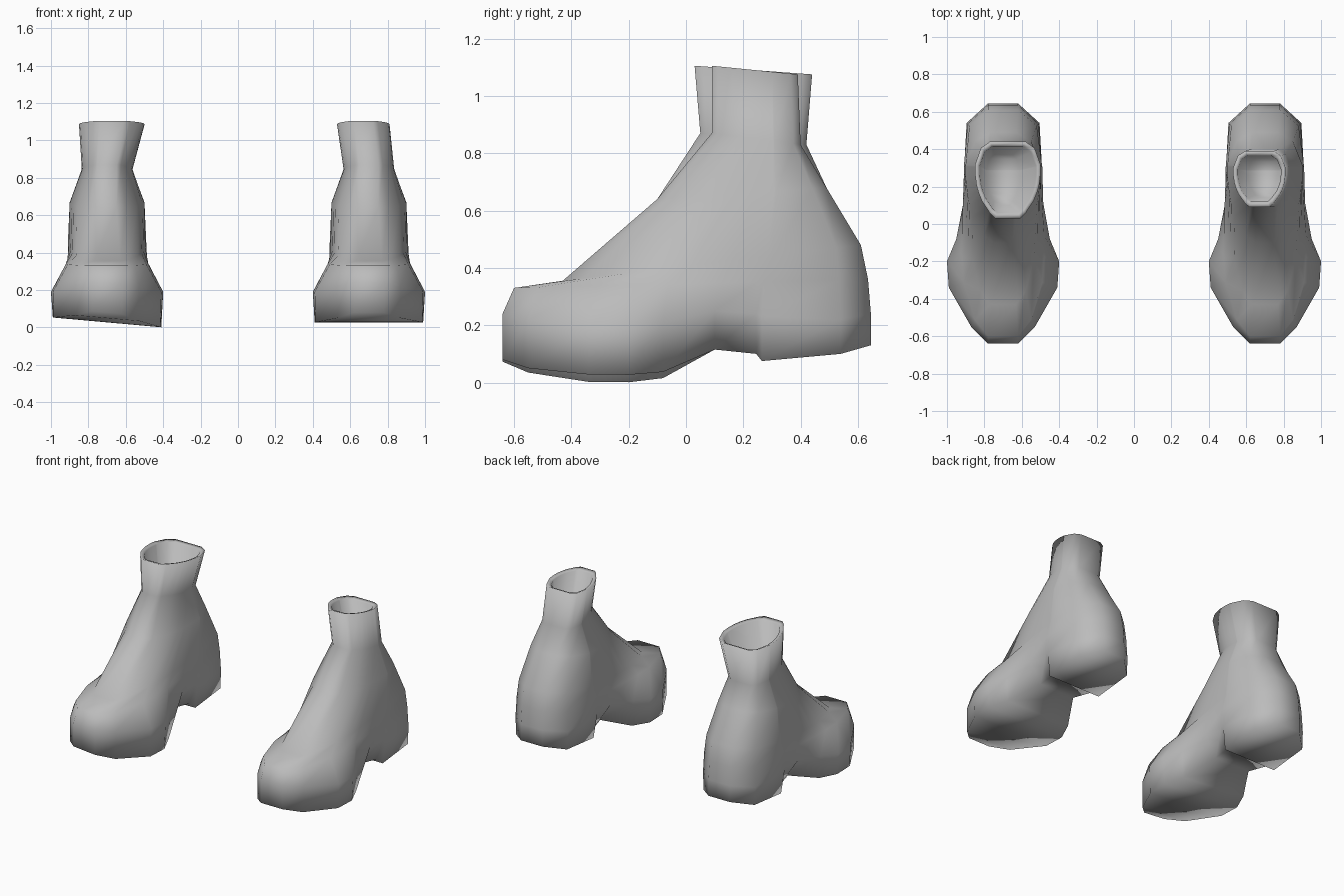
import bpy, bmesh

cube = bpy.data.objects.get("Cube")
if cube:
    bpy.data.objects.remove(cube, do_unlink=True)

grey = bpy.data.materials.new("plain grey")
grey.diffuse_color = (0.5, 0.5, 0.5, 1)
grey.use_nodes = True
grey.node_tree.nodes["Principled BSDF"].inputs["Base Color"].default_value = (0.5, 0.5, 0.5, 1)

# Stations from toe to heel along the foot
STATIONS = [-0.64, -0.55, -0.34, -0.2, -0.08, 0.1, 0.245, 0.265, 0.54, 0.645]
FRACTIONS = [(y - STATIONS[0]) / (STATIONS[-1] - STATIONS[0]) for y in STATIONS]
N = len(STATIONS)

# Sole edge: height and half width at each station, with a narrow raised arch
SOLE_Z = [0.08, 0.05, 0.028, 0.027, 0.037, 0.115, 0.1, 0.075, 0.1, 0.13]
SOLE_W = [0.08, 0.17, 0.285, 0.29, 0.24, 0.13, 0.16, 0.195, 0.19, 0.08]
# Widest line around the foot
WELT_Z = [0.24, 0.22, 0.19, 0.19, 0.21, 0.25, 0.24, 0.23, 0.22, 0.24]
WELT_W = [0.08, 0.17, 0.29, 0.3, 0.25, 0.215, 0.21, 0.21, 0.195, 0.08]
# Half widths of the rings above it
VAMP_W = [0.08, 0.15, 0.21, 0.22, 0.22, 0.215, 0.21, 0.21, 0.19, 0.08]
INSTEP_W = [0.07, 0.12, 0.165, 0.185, 0.195, 0.205, 0.21, 0.21, 0.18, 0.08]
ANKLE_W = [0.05, 0.1, 0.16, 0.18, 0.19, 0.2, 0.2, 0.2, 0.15, 0.07]
# Relative widths of the egg-shaped collar, narrow at the front
EGG = [0.38, 0.55, 0.8, 0.9, 0.96, 1.0, 1.0, 1.0, 0.82, 0.55]


def sloped(y0, y1, z0, z1, widths, cx):
    """Ring running from (y0, z0) at the front to (y1, z1) at the back."""
    return [(cx, y0 + (y1 - y0) * f, z0 + (z1 - z0) * f, w)
            for f, w in zip(FRACTIONS, widths)]


def egg(y0, y1, z0, z1, width, cx):
    return sloped(y0, y1, z0, z1, [width * e for e in EGG], cx)


def make_boot(name, cx, neck, collar, tilt):
    cy0, cy1, cw, ccx = collar
    rings = [
        [(cx, y, z, w) for y, z, w in zip(STATIONS, SOLE_Z, SOLE_W)],
        [(cx, y, z, w) for y, z, w in zip(STATIONS, WELT_Z, WELT_W)],
        sloped(-0.6, 0.635, 0.33, 0.36, VAMP_W, cx),
        sloped(-0.43, 0.61, 0.355, 0.48, INSTEP_W, cx),
        sloped(-0.1, 0.49, 0.64, 0.68, ANKLE_W, cx),
        egg(neck[0], neck[1], 0.87, 0.83, 0.135, cx),
        egg(cy0, cy1, 1.105, 1.075, cw, ccx),
        # rolled rim and the hollow inside the collar
        egg(cy0 + 0.03, cy1 - 0.025, 1.095, 1.065, cw - 0.025, ccx),
        egg(neck[0] + 0.05, neck[1] - 0.05, 0.86, 0.83, 0.09, cx),
    ]
    bm = bmesh.new()
    loops = []
    for level, ring in enumerate(rings):
        def point(entry, side):
            x, y, z, w = entry
            if level == 0 and y < 0.05:      # sole leans to one side
                z -= tilt * side * w
            return bm.verts.new((x + side * w, y, z))
        loops.append([point(e, 1) for e in ring] + [point(e, -1) for e in reversed(ring)])
    # Walls
    for a, b in zip(loops, loops[1:]):
        for i in range(2 * N):
            j = (i + 1) % (2 * N)
            bm.faces.new((a[i], a[j], b[j], b[i]))
    # Sole underside and the floor of the hollow
    for loop in (loops[0], loops[-1]):
        for i in range(N - 1):
            bm.faces.new((loop[i], loop[i + 1], loop[-2 - i], loop[-1 - i]))
    bmesh.ops.recalc_face_normals(bm, faces=bm.faces)
    for face in bm.faces:
        face.smooth = True
    mesh = bpy.data.meshes.new(name)
    bm.to_mesh(mesh)
    bm.free()
    mesh.materials.append(grey)
    obj = bpy.data.objects.new(name, mesh)
    bpy.context.collection.objects.link(obj)


make_boot("right_boot", -0.7, (0.05, 0.42), (0.03, 0.44, 0.175, -0.675), 0.09)
make_boot("left_boot", 0.7, (0.09, 0.40), (0.09, 0.39, 0.14, 0.67), 0.0)
